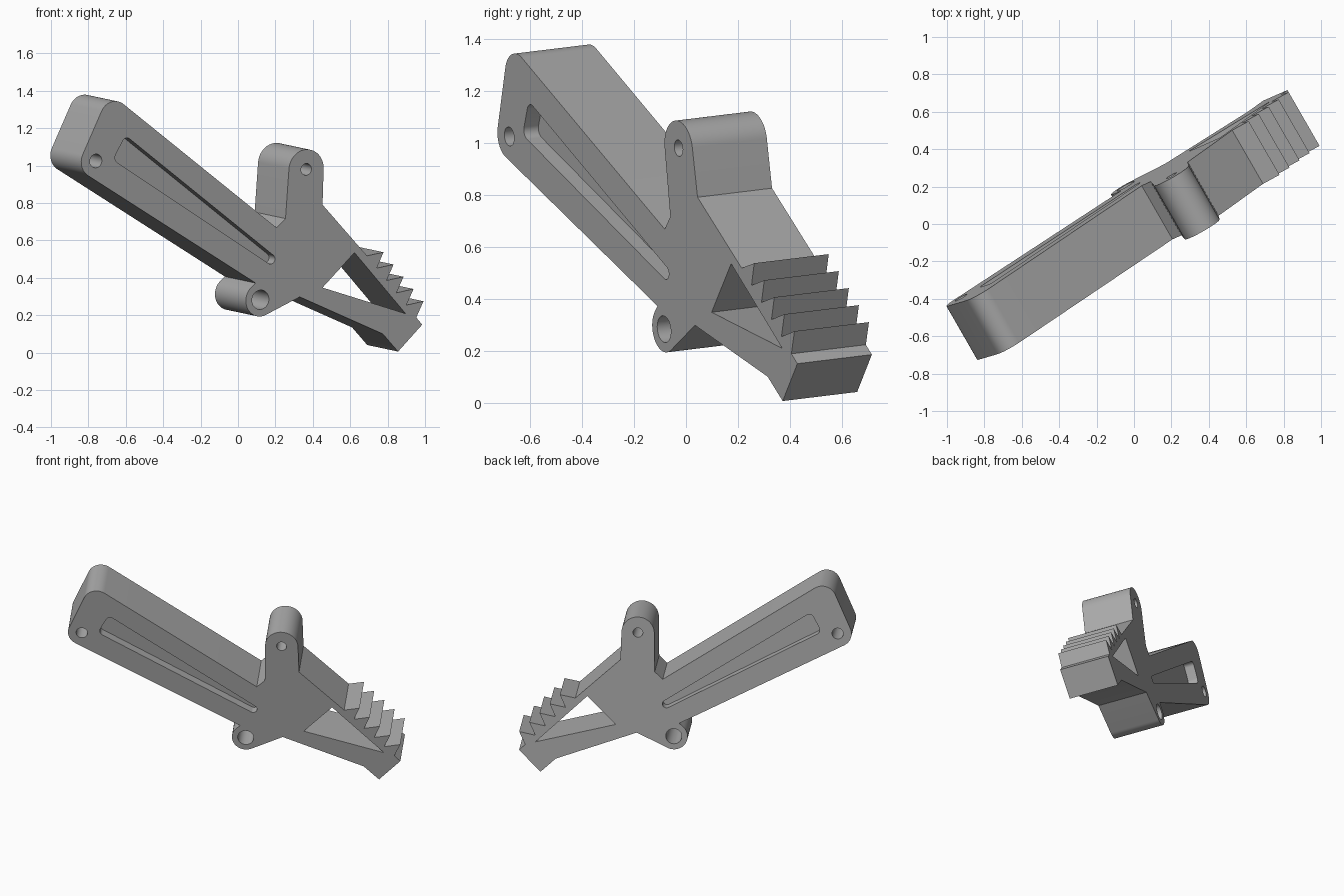
import bpy
import bmesh
import math
from mathutils import Vector, Matrix

old = bpy.data.objects.get("Cube")
if old:
    bpy.data.objects.remove(old, do_unlink=True)

# Tilted frame: the thickness runs along SWEEP, the profile lies across it
SWEEP = Vector((-0.165, 0.287, 0.035))
FRONT = Vector((0, -0.119, 0))
N = SWEEP.normalized()
U = Vector((N.y, -N.x, 0)).normalized()
V = U.cross(N)
FRAME = Matrix((U, V, -N)).transposed().to_4x4()
FRAME.translation = FRONT + SWEEP / 2

grey = bpy.data.materials.new("plain_grey")
grey.use_nodes = True
grey.diffuse_color = (0.4, 0.4, 0.4, 1)
grey.node_tree.nodes["Principled BSDF"].inputs["Base Color"].default_value = (0.4, 0.4, 0.4, 1)


def to_plane(x, z):
    """Front elevation position to profile plane position."""
    v = z / V.z
    return Vector(((x - V.x * v) / U.x, v))


def outline(nodes):
    """Counter-clockwise belt around nodes (x, z, radius); radius 0 is a sharp corner."""
    items = [(to_plane(x, z), r) for x, z, r in nodes]
    count = len(items)
    angles = []
    for i, (c, r) in enumerate(items):
        c2, r2 = items[(i + 1) % count]
        d = c2 - c
        angles.append(math.atan2(d.y, d.x) - math.acos((r - r2) / d.length))
    pts = []
    for i, (c, r) in enumerate(items):
        if r == 0:
            pts.append(c)
            continue
        start = angles[i - 1]
        span = (angles[i] - start) % math.tau
        steps = max(3, round(span / math.radians(6)))
        for k in range(steps + 1):
            a = start + span * k / steps
            pts.append(c + r * Vector((math.cos(a), math.sin(a))))
    return pts


def hole(x, z, r, sides=40):
    c = to_plane(x, z)
    return [c + r * Vector((math.cos(math.tau * k / sides), math.sin(math.tau * k / sides)))
            for k in range(sides)]


def slab(name, loops, depth):
    """Extrude the first loop, with the other loops as through openings."""
    curve = bpy.data.curves.new(name + "_profile", 'CURVE')
    curve.dimensions = '2D'
    curve.fill_mode = 'BOTH'
    curve.extrude = depth / 2
    for loop in loops:
        s = curve.splines.new('POLY')
        s.points.add(len(loop) - 1)
        for p, q in zip(s.points, loop):
            p.co = (q.x, q.y, 0, 1)
        s.use_cyclic_u = True
    temp = bpy.data.objects.new(name + "_profile", curve)
    mesh = bpy.data.meshes.new_from_object(temp)
    bpy.data.objects.remove(temp)
    bpy.data.curves.remove(curve)
    bm = bmesh.new()
    bm.from_mesh(mesh)
    bmesh.ops.remove_doubles(bm, verts=bm.verts, dist=0.0002)
    bmesh.ops.recalc_face_normals(bm, faces=bm.faces)
    bm.to_mesh(mesh)
    bm.free()
    mesh.name = name
    mesh.materials.clear()
    mesh.materials.append(grey)
    obj = bpy.data.objects.new(name, mesh)
    bpy.context.collection.objects.link(obj)
    obj.matrix_world = FRAME
    bpy.ops.object.select_all(action='DESELECT')
    obj.select_set(True)
    bpy.context.view_layer.objects.active = obj
    bpy.ops.object.shade_smooth_by_angle(angle=math.radians(25))
    return obj


# Saw teeth, from the tip of the leg upwards
teeth = []
for k in range(5):
    teeth.append((0.953 - 0.0528 * k, 0.188 + 0.066 * k, 0))
    teeth.append((0.992 - 0.0535 * k, 0.275 + 0.0655 * k, 0))
teeth.append((0.69, 0.518, 0))

# Outer outline: arm, pivot lug, toothed leg, upper lug
body = outline([
    (-0.76, 1.025, 0.09),
    (0.095, 0.372, 0),
    (0.12, 0.283, 0.09),
    (0.33, 0.298, 0), (0.775, 0.1, 0), (0.856, 0.006, 0), (0.985, 0.15, 0),
    *teeth,
    (0.452, 0.791, 0),
    (0.365, 0.98, 0.107),
    (0.254, 0.717, 0), (0.206, 0.668, 0),
    (-0.66, 1.255, 0.09),
])

# Openings
slot = outline([(-0.627, 1.045, 0.035), (0.175, 0.5, 0.026), (-0.594, 1.118, 0.03)])
window = outline([(0.452, 0.348, 0), (0.896, 0.209, 0), (0.623, 0.535, 0)])
pins = [hole(-0.76, 1.025, 0.037), hole(0.12, 0.283, 0.052), hole(0.365, 0.98, 0.032)]

slab("lever_body", [body, slot, window, *pins], SWEEP.length)

# Thin web that closes the slot and leaves a pocket on both faces
slab("slot_web", [slot], SWEEP.length - 0.13)
